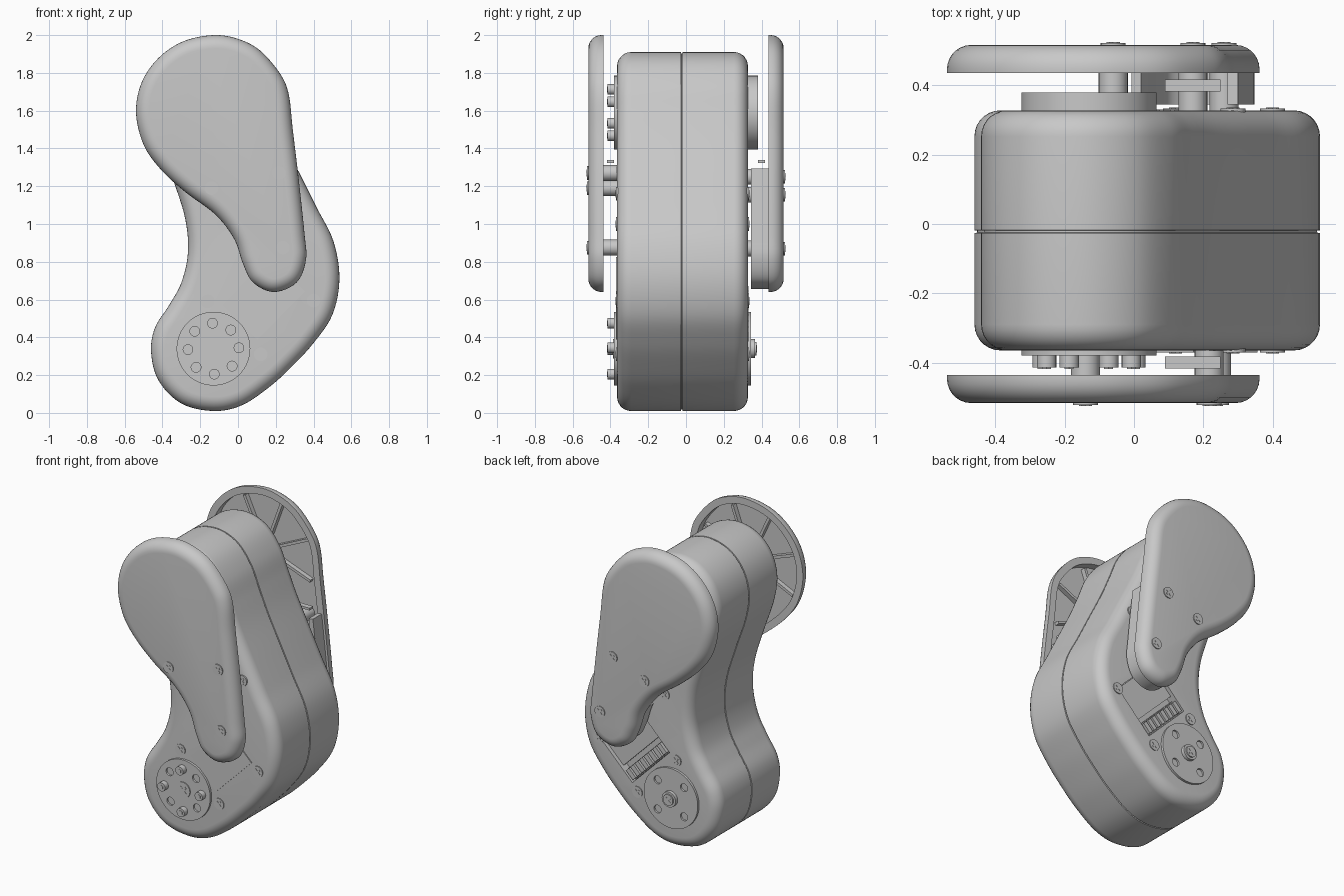
import bpy, bmesh, math
from mathutils import Matrix, Vector

if "Cube" in bpy.data.objects:
    bpy.data.objects.remove(bpy.data.objects["Cube"], do_unlink=True)

grey = bpy.data.materials.new("plain grey")
grey.use_nodes = True
grey.diffuse_color = (0.58, 0.58, 0.58, 1)
grey.node_tree.nodes["Principled BSDF"].inputs["Base Color"].default_value = grey.diffuse_color
parts = []


def finish(name, bm, keep=True):
    bmesh.ops.recalc_face_normals(bm, faces=bm.faces)
    mesh = bpy.data.meshes.new(name)
    bm.to_mesh(mesh)
    bm.free()
    obj = bpy.data.objects.new(name, mesh)
    bpy.context.collection.objects.link(obj)
    mesh.materials.append(grey)
    if keep:
        parts.append(obj)
    return obj


def smooth_outline(points, steps=6):
    """Closed spline through the points."""
    pts, out = [Vector(p) for p in points], []
    n = len(pts)
    for i in range(n):
        a, b, c, d = (pts[(i + k) % n] for k in (-1, 0, 1, 2))
        for s in range(steps):
            t = s / steps
            out.append(0.5 * (2 * b + (c - a) * t + (2 * a - 5 * b + 4 * c - d) * t * t
                              + (3 * b - a - 3 * c + d) * t ** 3))
    return out


def loft(name, outline, profile):
    """Stack inset copies of an outline; profile holds (inset, y) pairs."""
    bm = bmesh.new()
    n = len(outline)
    rings = []
    for inset, y in profile:
        ring = []
        for i, p in enumerate(outline):
            t = (outline[(i + 1) % n] - outline[i - 1]).normalized()
            q = p + Vector((-t.y, t.x)) * inset
            ring.append(bm.verts.new((q.x, y, q.y)))
        rings.append(ring)
    for a, b in zip(rings, rings[1:]):
        for i in range(n):
            j = (i + 1) % n
            bm.faces.new((a[i], a[j], b[j], b[i]))
    bm.faces.new(rings[0])
    bm.faces.new(rings[-1][::-1])
    return finish(name, bm)


def fillet(r, y, side, steps=7):
    """Rounded rim that ends on the flat face at y."""
    arc = [math.pi / 2 * k / steps for k in range(steps + 1)]
    return [(r * (1 - math.cos(a)), y - side * r * (1 - math.sin(a))) for a in arc]


def cyl(name, x, z, y0, y1, r, segments=32, keep=True):
    bm = bmesh.new()
    m = Matrix.Translation((x, (y0 + y1) / 2, z)) @ Matrix.Rotation(math.pi / 2, 4, 'X')
    bmesh.ops.create_cone(bm, cap_ends=True, segments=segments, radius1=r, radius2=r,
                          depth=abs(y1 - y0), matrix=m)
    return finish(name, bm, keep)


def box(name, centre, size, angle=0, shift=(0, 0, 0), keep=True):
    bm = bmesh.new()
    m = (Matrix.Translation(centre) @ Matrix.Rotation(math.radians(angle), 4, 'Y')
         @ Matrix.Translation(shift) @ Matrix.Diagonal((*size, 1)))
    bmesh.ops.create_cube(bm, size=1, matrix=m)
    return finish(name, bm, keep)


def cut(obj, cutter):
    mod = obj.modifiers.new("cut", 'BOOLEAN')
    mod.operation, mod.object, mod.solver = 'DIFFERENCE', cutter, 'EXACT'
    bpy.context.view_layer.objects.active = obj
    bpy.ops.object.modifier_apply(modifier=mod.name)
    bpy.data.objects.remove(cutter, do_unlink=True)


def screw(name, x, z, y, side, r=0.036):
    cyl(name, x, z, y - side * 0.02, y + side * 0.006, r, 24)
    for a in (45, 135):
        box(name + "_cross", (x, y + side * 0.006, z), (r * 1.2, 0.005, r * 0.3), a)


# Main body: bent housing with rounded rims and a seam round the middle
FRONT, BACK = -0.365, 0.328
body_outline = smooth_outline([
    (-.13, .01), (.02, .04), (.17, .14), (.29, .25), (.4, .37), (.5, .52), (.537, .71),
    (.505, .91), (.415, 1.09), (.33, 1.26), (.235, 1.45), (.17, 1.6), (.11, 1.74),
    (.01, 1.86), (-.13, 1.91), (-.28, 1.88), (-.39, 1.78), (-.44, 1.63), (-.42, 1.46),
    (-.345, 1.24), (-.28, 1.03), (-.265, .85), (-.3, .69), (-.365, .57), (-.44, .45),
    (-.46, .32), (-.42, .17), (-.3, .05)])
seam = [(0, -0.026), (0.008, -0.025), (0.008, -0.019), (0, -0.018)]
body = loft("body", body_outline,
            fillet(0.075, FRONT, -1)[::-1] + seam + fillet(0.075, BACK, 1))

# Rear connector bay with a row of contacts, and the front cover plate
bay = (0.137, BACK, 0.607)
cut(body, box("bay_cutter", bay, (0.34, 0.12, 0.38), -45, (0.01, 0, 0), False))
box("bay_cover", bay, (0.22, 0.02, 0.37), -45, (0.065, -0.03, 0))
box("connector_base", bay, (0.08, 0.03, 0.37), -45, (-0.115, -0.05, 0))
for i in range(8):
    box("connector_contact", bay, (0.07, 0.045, 0.03), -45, (-0.115, -0.02, (i - 3.5) * 0.045))
box("cover_plate", (0.137, FRONT, 0.607), (0.36, 0.012, 0.26), -45)

# Body screws on both faces
for x, z in [(-.16, .59), (.4, .595), (.12, .31), (-.075, 1.0), (.286, 1.16)]:
    screw("body_screw", x, z, FRONT, -1)
    screw("body_screw", x, z, BACK, 1)


# Round drive discs at the two joints
def disc(name, z, face, side, thick, bolts, turn=0):
    top = face + side * thick
    plate = cyl(name, -0.13, z, face - side * 0.02, top, 0.195, 64)
    for k in range(4):
        a = math.radians(45 + turn + k * 90)
        cut(plate, cyl("hole_cutter", -0.13 + 0.135 * math.cos(a), z + 0.135 * math.sin(a),
                       top - side * 0.012, top + side * 0.02, 0.026, 20, False))
        a += math.pi / 4
        if bolts:
            x, h = -0.13 + 0.135 * math.cos(a), z + 0.135 * math.sin(a)
            cyl(name + "_bolt", x, h, top - side * 0.01, top + side * 0.035, 0.028, 20)
            cyl(name + "_bolt_tip", x, h, top, top + side * 0.038, 0.015, 6)
    return top


top = disc("lower_front_disc", 0.34, FRONT, -1, 0.015, True, 2)
screw("lower_front_centre_screw", -0.13, 0.34, top, -1, 0.052)
disc("upper_front_disc", 1.59, FRONT, -1, 0.015, True, 25)
top = disc("lower_back_disc", 0.34, BACK, 1, 0.015, False)
cyl("lower_back_boss", -0.13, 0.34, top, top + 0.022, 0.05)
screw("lower_back_centre_screw", -0.13, 0.34, top + 0.025, 1, 0.036)
disc("upper_back_disc", 1.59, BACK, 1, 0.052, False)

# Two curved side arms: hollow shells that open toward the body
arm_outline = smooth_outline([
    (.19, .64), (.31, .69), (.36, .81), (.352, .95), (.32, 1.25), (.29, 1.5), (.268, 1.69),
    (.22, 1.8), (.115, 1.92), (0, 1.98), (-.13, 2), (-.29, 1.967), (-.42, 1.88),
    (-.51, 1.75), (-.54, 1.59), (-.5, 1.42), (-.41, 1.29), (-.28, 1.17), (-.12, 1.05),
    (-.02, .92), (.026, .79), (.08, .69)])
arm_screws = {-1: [(-.14, 1.19), (.217, 1.27), (.238, .875)],
              1: [(-.06, 1.155), (.17, 1.25), (.26, .87)]}
for side, label in ((-1, "front"), (1, "back")):
    inner, outer = side * 0.436, side * 0.517
    face = FRONT if side < 0 else BACK
    loft(label + "_arm", arm_outline,
         [(0.045, side * 0.49), (0.045, inner), (0, inner)] + fillet(0.07, outer, side))
    for a in (20, 65, 110, 155):
        box(label + "_arm_rib", (-0.13, side * 0.477, 1.59), (0.7, 0.035, 0.018), a)
    cyl(label + "_arm_hub", -0.13, 1.59, side * 0.45, side * 0.5, 0.08)
    for x, z in arm_screws[side]:
        screw(label + "_arm_screw", x, z, outer, side)
        cyl(label + "_arm_post", x, z, face, side * 0.5, 0.042, 24)
    box(label + "_clip", (0.17, side * 0.4, 1.33), (0.16, 0.035, 0.015))

# Wall round the tail of the back arm
n = len(arm_outline)
start = min(range(n), key=lambda i: (arm_outline[i] - Vector((-0.02, 0.92))).length)
path = []
for k in range(n):
    i = (start + k) % n
    if arm_outline[i].y > 1.31:
        break
    t = (arm_outline[(i + 1) % n] - arm_outline[i - 1]).normalized()
    path.append((arm_outline[i], Vector((-t.y, t.x))))
bm = bmesh.new()
rows = []
for p, nrm in path:
    a, b = p + nrm * 0.015, p + nrm * 0.045
    rows.append([bm.verts.new((q.x, y, q.y))
                 for q, y in ((a, 0.345), (b, 0.345), (b, 0.47), (a, 0.47))])
for r, s in zip(rows, rows[1:]):
    for k in range(4):
        j = (k + 1) % 4
        bm.faces.new((r[k], r[j], s[j], s[k]))
bm.faces.new(rows[0])
bm.faces.new(rows[-1])
finish("back_arm_tail_wall", bm)

# Smooth shading with sharp edges kept
bpy.ops.object.select_all(action='DESELECT')
for obj in parts:
    obj.select_set(True)
bpy.context.view_layer.objects.active = body
bpy.ops.object.shade_smooth_by_angle(angle=math.radians(30))
